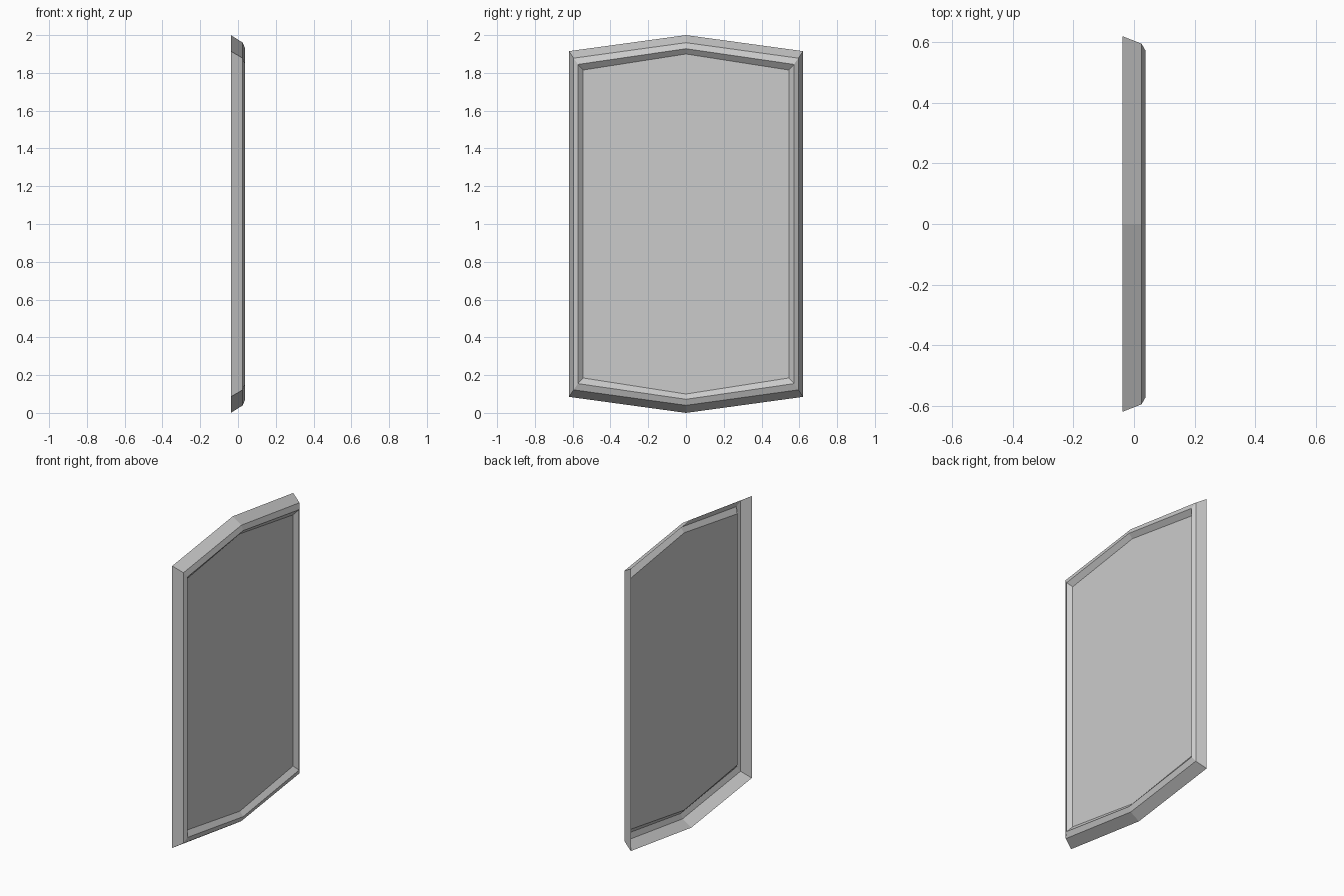
import bpy, bmesh

if "Cube" in bpy.data.objects:
    bpy.data.objects.remove(bpy.data.objects["Cube"])

# Frame cross-section, from open back rim to panel edge:
# (depth x, half width y, corner z, tip z)
rings = [(-0.038, 0.62, 0.085, 0.0),
         (0.025, 0.595, 0.122, 0.04),
         (0.038, 0.572, 0.155, 0.072),
         (0.013, 0.545, 0.185, 0.10)]


def hexagon(bm, x, y, corner, tip):
    outline = [(0, tip), (y, corner), (y, 2 - corner),
               (0, 2 - tip), (-y, 2 - corner), (-y, corner)]
    return [bm.verts.new((x, py, pz)) for py, pz in outline]


def add_object(name, bm):
    mesh = bpy.data.meshes.new(name)
    bm.to_mesh(mesh)
    bm.free()
    bpy.context.collection.objects.link(bpy.data.objects.new(name, mesh))


# Bevelled frame, an open shell at the back
bm = bmesh.new()
loops = [hexagon(bm, *r) for r in rings]
for a, b in zip(loops, loops[1:]):
    for i in range(6):
        j = (i + 1) % 6
        bm.faces.new((a[i], a[j], b[j], b[i]))
add_object("frame", bm)

# Flat recessed panel
bm = bmesh.new()
bm.faces.new(hexagon(bm, *rings[-1]))
add_object("panel", bm)
